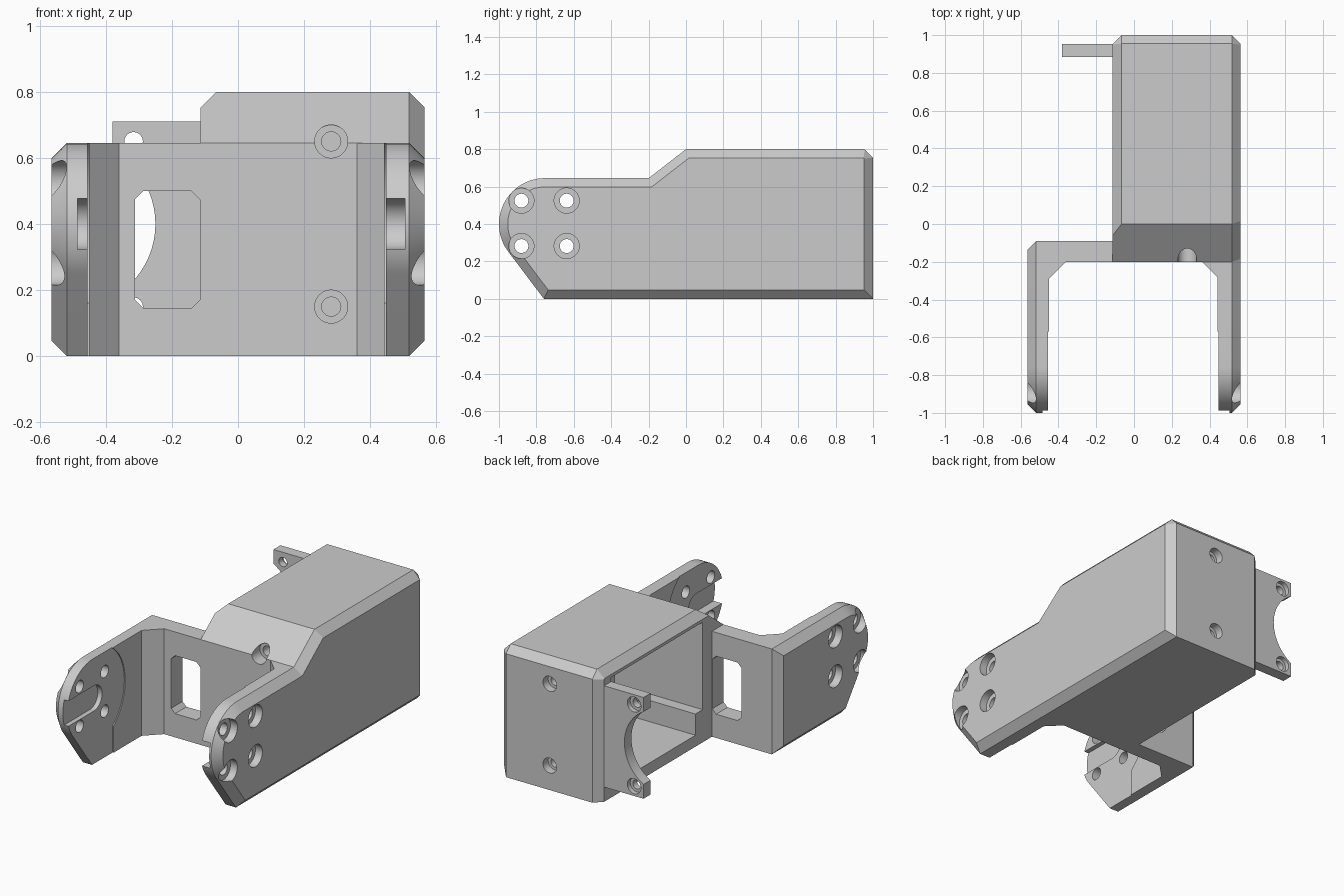
import bpy, bmesh, math
from mathutils import Vector

cube = bpy.data.objects.get("Cube")
if cube:
    bpy.data.objects.remove(cube, do_unlink=True)

gray = bpy.data.materials.new("light gray")
gray.use_nodes = True
gray.diffuse_color = (0.6, 0.6, 0.6, 1)
gray.node_tree.nodes["Principled BSDF"].inputs["Base Color"].default_value = gray.diffuse_color

C = 0.047                      # chamfer size
PLACE = {"x": lambda d, u, v: (d, u, v),
         "y": lambda d, u, v: (u, d, v),
         "z": lambda d, u, v: (u, v, d)}


def circle(u, v, r, start=0, end=360, n=40):
    count = n if end - start == 360 else n + 1
    angles = [math.radians(start + (end - start) * i / n) for i in range(count)]
    return [(u + r * math.cos(a), v + r * math.sin(a)) for a in angles]


def rect(u0, v0, u1, v1):
    return [(u0, v0), (u1, v0), (u1, v1), (u0, v1)]


def inset(points, dists):
    """Move each edge of a counter-clockwise outline inward by its distance."""
    result = []
    for i, p in enumerate(points):
        p = Vector(p)
        e1 = (p - Vector(points[i - 1])).normalized()
        e2 = (Vector(points[(i + 1) % len(points)]) - p).normalized()
        n1, n2 = Vector((-e1.y, e1.x)), Vector((-e2.y, e2.x))
        a, b = dists[i - 1], dists[i]
        det = n1.x * n2.y - n1.y * n2.x
        result.append((p.x + (a * n2.y - b * n1.y) / det,
                       p.y + (b * n1.x - a * n2.x) / det))
    return result


def prism(name, layers, axis):
    """Loft matching outlines, given as (position, outline), along an axis."""
    bm = bmesh.new()
    rings = [[bm.verts.new(PLACE[axis](d, u, v)) for u, v in pts] for d, pts in layers]
    n = len(rings[0])
    for lo, hi in zip(rings, rings[1:]):
        for i in range(n):
            j = (i + 1) % n
            bm.faces.new((lo[i], lo[j], hi[j], hi[i]))
    bm.faces.new(rings[0])
    bm.faces.new(rings[-1])
    bmesh.ops.recalc_face_normals(bm, faces=bm.faces)
    mesh = bpy.data.meshes.new(name)
    bm.to_mesh(mesh)
    bm.free()
    mesh.materials.append(gray)
    obj = bpy.data.objects.new(name, mesh)
    bpy.context.collection.objects.link(obj)
    return obj


def cut(targets, outline, d0, d1, axis):
    tool = prism("cutter", [(d0, outline), (d1, outline)], axis)
    tool.hide_render = True
    for obj in targets:
        mod = obj.modifiers.new("cut", "BOOLEAN")
        mod.operation = "DIFFERENCE"
        mod.solver = "EXACT"
        mod.object = tool
        bpy.context.view_layer.objects.active = obj
        bpy.ops.object.modifier_apply(modifier=mod.name)
    bpy.data.objects.remove(tool, do_unlink=True)


# Side outlines (y, z)
nose = circle(-0.755, 0.4, 0.245, 90, 218.5, 26)
housing = [(1, 0), (1, 0.755), (0.955, 0.8), (0, 0.8), (-0.2, 0.645)]
left_outline = [(-0.76, 0)] + housing + nose
left_dists = [C] * len(left_outline)
left_dists[2] = 0.037          # the short top back chamfer shrinks less
right_outline = [(-0.76, 0), (-0.09, 0), (-0.09, 0.645)] + nose
right_dists = [C] * len(right_outline)

# Fork arms, the left one running back as the housing wall
left_side = prism("left_arm_and_wall", [(0.442, left_outline), (0.565 - C, left_outline),
                  (0.565, inset(left_outline, left_dists))], "x")
right_arm = prism("right_arm", [(-0.45, right_outline), (C - 0.565, right_outline),
                  (-0.565, inset(right_outline, right_dists))], "x")

# Housing with chamfers on the open side
box_outline = [(-0.2, 0)] + housing
open_end = inset(box_outline, [0, C, 0.037, C, 0, 0])
housing_box = prism("housing", [(-0.113, open_end), (C - 0.113, box_outline),
                    (0.45, box_outline)], "x")

# Cross plate with corner gussets
half = [(0.48, -0.32), (0.36, -0.2)]
plate = half + [(-x, y) for x, y in reversed(half)] + [(-0.48, -0.09), (0.48, -0.09)]
cross_plate = prism("cross_plate", [(0, plate), (0.645, plate)], "z")

# Side tab
tab_outline = rect(-0.38, 0.09, -0.1, 0.71)
tab = prism("mounting_tab", [(0.885, tab_outline), (0.953, tab_outline)], "y")

# Open cavity with a ledge along its front
cavity = [(0.07, 0.07), (0.885, 0.07), (0.885, 0.735), (0, 0.735), (0, 0.2), (0.07, 0.2)]
cut([housing_box, left_side], cavity, -0.3, 0.485, "x")

# Window with clipped corners
x0, x1, z0, z1, k = -0.312, -0.115, 0.145, 0.5, 0.026
window = [(x0 + k, z0), (x1 - k, z0), (x1, z0 + k), (x1, z1 - k),
          (x1 - k, z1), (x0 + k, z1), (x0, z1 - k), (x0, z0 + k)]
cut([cross_plate], window, -0.4, 0.1, "y")

# Front and back screw holes, tab holes
for z in (0.15, 0.65):
    cut([housing_box, cross_plate], circle(0.282, z, 0.05), -0.4, -0.12, "y")
    cut([housing_box, cross_plate], circle(0.282, z, 0.029), -0.4, 0.2, "y")
    cut([housing_box], circle(0.222, z, 0.046), 0.95, 1.1, "y")
    cut([housing_box], circle(0.222, z, 0.028), 0.8, 1.1, "y")
    cut([tab], circle(-0.316, z, 0.028), 0.8, 1.1, "y")
    cut([tab], circle(-0.316, z, 0.046), 0.925, 1.1, "y")
cut([tab], circle(-0.505, 0.4, 0.255, n=64), 0.8, 1.1, "y")

# Arm recesses, horn slots and screw holes
recess = circle(-0.755, 0.4, 0.307, -51, 90) + [(-1.1, 0.707), (-1.1, -0.1), (-0.562, -0.1)]
slot = circle(-0.74, 0.4, 0.077, -90, 90) + [(-1.1, 0.477), (-1.1, 0.323)]
for arm, s, floor, depth in ((left_side, 1, 0.448, 0.505), (right_arm, -1, 0.456, 0.485)):
    cut([arm], recess, s * 0.3, s * floor, "x")
    cut([arm], slot, s * 0.3, s * depth, "x")
    for y in (-0.88, -0.638):
        for z in (0.282, 0.525):
            cut([arm], circle(y, z, 0.067), s * 0.518, s * 0.7, "x")
            cut([arm], circle(y, z, 0.037), s * 0.3, s * 0.7, "x")

# Smooth the round surfaces only
bpy.ops.object.select_all(action="DESELECT")
for obj in (left_side, right_arm, housing_box, cross_plate, tab):
    obj.select_set(True)
    bpy.context.view_layer.objects.active = obj
bpy.ops.object.shade_smooth_by_angle(angle=math.radians(25))
